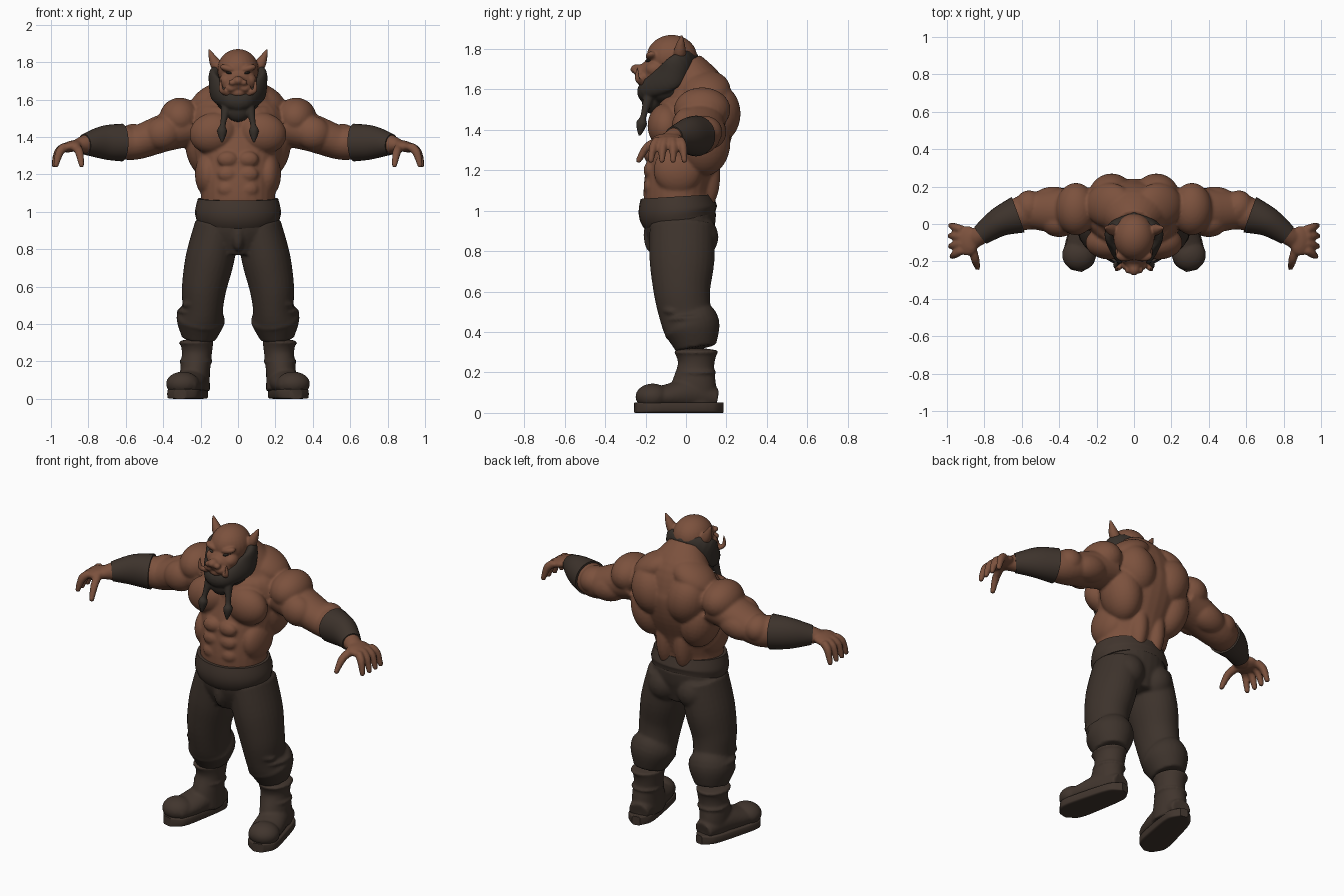
import bpy
import bmesh
from math import cos, sin, tau, radians, copysign
from mathutils import Vector, Matrix, Euler

default_cube = bpy.data.objects.get("Cube")
if default_cube:
    bpy.data.objects.remove(default_cube, do_unlink=True)


def make_material(name, *colour):
    material = bpy.data.materials.new(name)
    material.use_nodes = True
    rgba = (*colour, 1)
    material.diffuse_color = rgba
    shader = next(node for node in material.node_tree.nodes if node.type == 'BSDF_PRINCIPLED')
    shader.inputs["Base Color"].default_value = rgba
    shader.inputs["Roughness"].default_value = .8
    return material


skin = make_material("brown skin", .2, .083, .047)
hair = make_material("dark hair", .036, .028, .022)
cloth = make_material("dark brown cloth", .047, .033, .025)
leather = make_material("worn leather", .053, .036, .027)

UP = Vector((0, 0, 1))
BACK = Vector((0, 1, 0))


def spline(points, steps=5):
    """Smooth rows of numbers with a curve that passes through them all."""
    last = len(points) - 1
    result = []
    for i in range(last):
        neighbours = [points[min(max(i + k, 0), last)] for k in (-1, 0, 1, 2)]
        for step in range(steps):
            t = step / steps
            result.append([
                b + t / 2 * (c - a + t * (2 * a - 5 * b + 4 * c - d + t * (3 * (b - c) + d - a)))
                for a, b, c, d in zip(*neighbours)])
    result.append(points[last])
    return result


class Part:
    """Collects closed volumes that become one object."""

    def __init__(self):
        self.bm = bmesh.new()

    def ball(self, centre, radii, tilt=0):
        rotation = Euler((0, radians(tilt), 0))
        matrix = Matrix.LocRotScale(Vector(centre), rotation, Vector(radii))
        bmesh.ops.create_uvsphere(self.bm, u_segments=28, v_segments=18, radius=1, matrix=matrix)

    def tube(self, reference, *rows, power=1, sides=28):
        """Each row is a centre followed by the two radii of its section."""
        path = spline(rows)
        centres = [Vector(row[:3]) for row in path]
        rings = []
        for i, (centre, row) in enumerate(zip(centres, path)):
            ahead = centres[min(i + 1, len(path) - 1)]
            behind = centres[max(i - 1, 0)]
            tangent = (ahead - behind).normalized()
            across = tangent.cross(reference).normalized()
            over = across.cross(tangent)
            ring = []
            for k in range(sides):
                angle = tau * k / sides
                c, s = (copysign(abs(v) ** power, v) for v in (cos(angle), sin(angle)))
                ring.append(self.bm.verts.new(centre + across * c * row[3] + over * s * row[4]))
            rings.append(ring)
        for low, high in zip(rings, rings[1:]):
            for k in range(sides):
                j = (k + 1) % sides
                self.bm.faces.new((low[k], low[j], high[j], high[k]))
        self.bm.faces.new(rings[0][::-1])
        self.bm.faces.new(rings[-1])

    def finger(self, root, heading, length):
        """A digit that leaves the palm at a heading and bends downwards."""
        root = Vector(root)
        reach = Vector((cos(radians(heading)), sin(radians(heading)), 0)) * length
        knuckle = root + reach - UP * .03
        tip = root + reach * 1.6 - UP * .1
        self.tube(BACK, (*root, .024, .022), (*knuckle, .023, .021), (*tip, .015, .015))
        self.ball(tip, Vector.Fill(3, .015))

    def mirror(self):
        """Copy everything so far to the other side."""
        bm = self.bm
        copy = bmesh.ops.duplicate(bm, geom=bm.verts[:] + bm.edges[:] + bm.faces[:])
        for item in copy["geom"]:
            if isinstance(item, bmesh.types.BMVert):
                item.co.x = -item.co.x

    def finish(self, name, material, voxel=None):
        bmesh.ops.recalc_face_normals(self.bm, faces=self.bm.faces[:])
        mesh = bpy.data.meshes.new(name)
        self.bm.to_mesh(mesh)
        self.bm.free()
        mesh.materials.append(material)
        mesh.shade_smooth()
        mesh.set_sharp_from_angle(angle=radians(45))
        obj = bpy.data.objects.new(name, mesh)
        bpy.context.scene.collection.objects.link(obj)
        if voxel:
            remesh = obj.modifiers.new("Fuse volumes", 'REMESH')
            remesh.mode = 'VOXEL'
            remesh.voxel_size = voxel
            remesh.use_smooth_shade = True
            soften = obj.modifiers.new("Soften", 'SMOOTH')
            soften.factor = .5
            soften.iterations = 2


# Muscular torso, arms and hands
arm = [(.26, .08, 1.46, .12, .11), (.4, .07, 1.42, .12, .1), (.54, .07, 1.37, .1, .09),
       (.62, .05, 1.37, .09, .09), (.72, .01, 1.37, .07, .08), (.82, -.06, 1.36, .05, .05),
       (.87, -.09, 1.35, .05, .03)]
body = Part()
body.tube(UP, *arm)
body.ball((.31, .08, 1.5), (.11, .14, .11), tilt=20)       # deltoid
body.ball((.4, .01, 1.42), (.1, .08, .09), tilt=20)        # biceps
body.ball((.43, .12, 1.39), (.12, .08, .08), tilt=15)      # triceps
body.ball((.56, .09, 1.39), (.08, .09, .08))               # forearm
body.ball((.13, -.1, 1.42), (.13, .09, .11), tilt=12)      # chest
body.ball((.13, .1, 1.6), (.14, .12, .08), tilt=28)        # trapezius
body.ball((.12, .15, 1.48), (.12, .12, .15), tilt=15)      # shoulder blade
body.ball((.17, .09, 1.34), (.11, .13, .17), tilt=12)      # side of back
body.ball((.06, .09, 1.18), (.06, .08, .18))               # lower back
body.ball((.16, -.04, 1.2), (.07, .12, .12))               # flank
for level in (1.28, 1.2, 1.12):
    body.ball((.055, -.175, level), (.055, .035, .043))    # stomach muscles
body.ball((.89, -.09, 1.35), (.06, .08, .03), tilt=15)     # palm
for i in range(4):
    body.finger((.92, -.03 - i * .036, 1.35), heading=20 - i * 18, length=.04)
body.finger((.87, -.11, 1.35), heading=-105, length=.08)   # thumb
body.mirror()
body.tube(BACK, (0, -.03, 1, .2, .17), (0, -.04, 1.1, .2, .17), (0, -.01, 1.25, .22, .18),
          (0, .04, 1.4, .25, .19), (0, .05, 1.5, .25, .19), (0, .05, 1.6, .2, .15),
          (0, -.01, 1.73, .1, .09))
body.finish("torso_and_arms", skin, voxel=.009)

# Forearm bands follow the arm, a little thicker
bands = Part()
bands.tube(UP, *[(x, y, z, wide * 1.12, high * 1.12) for x, y, z, wide, high in arm[3:6]])
bands.mirror()
bands.finish("forearm_bands", cloth)

# Head with snout, ears and tusks
head = Part()
head.tube(BACK, (.08, -.03, 1.73, .02, .02), (.12, -.03, 1.79, .03, .03),
          (.157, -.02, 1.87, .004, .005))
head.tube(BACK, (.05, -.21, 1.63, .014, .014), (.09, -.24, 1.65, .013, .013),
          (.09, -.24, 1.71, .005, .005))
head.ball((.05, -.17, 1.765), (.05, .03, .02), tilt=-15)   # brow
head.ball((.06, -.15, 1.7), (.04, .05, .04))               # cheek
head.ball((.03, -.245, 1.69), (.02, .02, .017))            # nostril wing
head.ball((.035, -.215, 1.66), (.035, .035, .025))         # upper lip
head.mirror()
head.ball((0, -.07, 1.76), (.11, .125, .11))               # skull
head.ball((0, -.13, 1.68), (.095, .1, .09))                # jaw
head.ball((0, -.2, 1.685), (.05, .055, .045))              # muzzle
head.ball((0, -.24, 1.7), (.03, .035, .025))               # nose
head.ball((0, -.2, 1.635), (.05, .04, .025))               # lower lip
head.finish("head", skin, voxel=.0065)

eyes = Part()
eyes.ball((.046, -.186, 1.742), (.018, .014, .007), tilt=-12)
eyes.mirror()
eyes.finish("eyes", hair)

# Beard wrapping the jaw and nape, with two braids
beard = Part()
beard.tube(UP, (-.02, .03, 1.745, .04, .05), (.1, -.02, 1.72, .04, .07),
           (.12, -.09, 1.66, .03, .07), (.05, -.19, 1.6, .04, .05), (-.02, -.2, 1.585, .04, .05))
beard.tube(BACK, (.06, -.18, 1.58, .03, .03), (.08, -.21, 1.47, .015, .015),
           (.085, -.22, 1.43, .027, .027), (.085, -.23, 1.37, .006, .006))
beard.mirror()
beard.ball((0, -.1, 1.6), (.12, .1, .08))
beard.ball((0, -.17, 1.55), (.07, .05, .07))
beard.finish("beard_and_braids", hair, voxel=.0065)

# Baggy trousers gathered above the boots
trousers = Part()
trousers.tube(BACK, (.11, -.02, .93, .12, .16), (.15, -.02, .75, .13, .16),
              (.18, -.02, .6, .12, .14), (.19, 0, .48, .11, .13), (.2, .03, .42, .13, .14),
              (.21, .05, .32, .09, .1))
trousers.ball((.1, .05, .87), (.1, .11, .11))              # seat
trousers.ball((.2, -.06, .52), (.1, .07, .03), tilt=12)    # knee folds
trousers.ball((.21, .02, .45), (.12, .13, .03), tilt=-10)
trousers.mirror()
trousers.tube(BACK, (0, -.03, 1, .2, .18), (0, -.03, .9, .22, .17), (0, -.02, .78, .13, .13))
trousers.ball((0, -.17, .88), (.035, .04, .09))            # fly
trousers.finish("trousers", cloth, voxel=.01)

# Waist sash, higher at the back
sash = Part()
sash.tube(BACK, (0, -.03, .95, .22, .18), (0, -.04, 1, .23, .195), (0, -.045, 1.07, .215, .18))
sash.finish("waist_sash", leather)

# Heavy boots turned slightly outwards
boots = Part()
boots.tube(BACK, (.22, .05, .31, .09, .11), (.22, .05, .24, .08, .09),
           (.23, .04, .14, .08, .11), (.23, .03, .04, .08, .12))
boots.tube(UP, (.22, .15, .07, .06, .05), (.24, .03, .09, .08, .08),
           (.27, -.1, .08, .09, .06), (.3, -.2, .07, .08, .05))
boots.ball((.295, -.165, .08), (.09, .085, .065))          # toe cap
boots.ball((.225, .05, .2), (.09, .1, .02))                # ankle fold
boots.ball((.225, .05, .3), (.092, .11, .02))              # cuff
boots.mirror()
boots.finish("boots", leather, voxel=.009)

# Flat soles with rounded ends, wider at the toe
heel, toe = Vector((.215, .18, .026)), Vector((.31, -.25, .026))
outline = []
for i in range(11):
    t = i / 10
    half_width = (.075 + .02 * t) * max(.1, 1 - abs(2 * t - 1) ** 5) ** .5
    outline.append((*heel.lerp(toe, t), half_width, heel.z))
soles = Part()
soles.tube(UP, *outline, power=.3)
soles.mirror()
soles.finish("boot_soles", leather)
